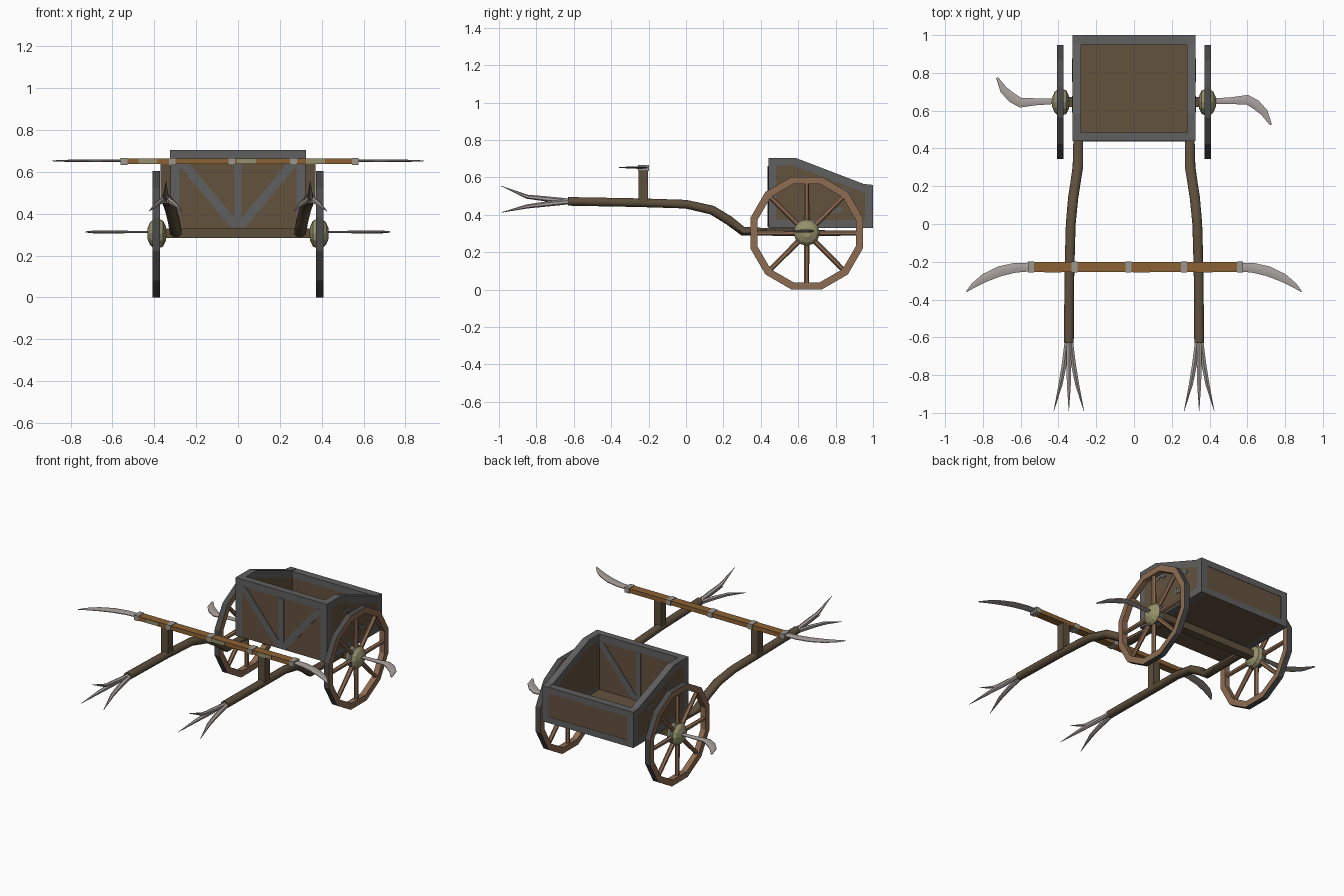
import bpy, bmesh, math
from mathutils import Vector, Matrix

if "Cube" in bpy.data.objects:
    bpy.data.objects.remove(bpy.data.objects["Cube"])


def mat(name, c):
    m = bpy.data.materials.new(name)
    m.diffuse_color = (*c, 1)
    m.use_nodes = True
    m.node_tree.nodes["Principled BSDF"].inputs["Base Color"].default_value = m.diffuse_color
    return m


IRON = mat("iron grey", (0.115, 0.115, 0.118))
TYRE = mat("dark tyre", (0.07, 0.07, 0.072))
PANEL = mat("panel wood", (0.125, 0.085, 0.048))
SHAFT = mat("shaft wood", (0.11, 0.078, 0.045))
WHEEL = mat("wheel wood", (0.27, 0.15, 0.085))
YOKE = mat("yoke wood", (0.26, 0.12, 0.035))
BONE = mat("bone", (0.40, 0.36, 0.34))
KHAKI = mat("khaki", (0.30, 0.28, 0.15))
BAND = mat("pale binding", (0.33, 0.31, 0.28))


def finish(name, bm, mats, smooth=None):
    bmesh.ops.recalc_face_normals(bm, faces=bm.faces)
    me = bpy.data.meshes.new(name)
    bm.to_mesh(me)
    bm.free()
    for m in mats:
        me.materials.append(m)
    ob = bpy.data.objects.new(name, me)
    bpy.context.collection.objects.link(ob)
    if smooth:
        bpy.ops.object.select_all(action='DESELECT')
        ob.select_set(True)
        bpy.context.view_layer.objects.active = ob
        bpy.ops.object.shade_smooth_by_angle(angle=math.radians(smooth))
    return ob


def box(name, lo, hi, m):
    lo, hi = Vector(lo), Vector(hi)
    bm = bmesh.new()
    bmesh.ops.create_cube(bm, size=1, matrix=Matrix.Translation((lo + hi) / 2)
                          @ Matrix.Diagonal((*(hi - lo), 1)))
    return finish(name, bm, [m])


def prism_x(bm, yz, x0, x1):
    """Extrude a y-z outline from x0 to x1; returns the two cap faces."""
    a = [bm.verts.new((x0, y, z)) for y, z in yz]
    b = [bm.verts.new((x1, y, z)) for y, z in yz]
    n = len(yz)
    for i in range(n):
        j = (i + 1) % n
        bm.faces.new((a[i], a[j], b[j], b[i]))
    return [bm.faces.new(a), bm.faces.new(b)]


def sweep(name, pts, radii, m, n=8, smooth=50):
    """Tube along pts with (side, up) radii at each point."""
    pts = [Vector(p) for p in pts]
    bm = bmesh.new()
    rings = []
    for i, p in enumerate(pts):
        t = (pts[min(i + 1, len(pts) - 1)] - pts[max(i - 1, 0)]).normalized()
        side = t.cross(Vector((0, 0, 1))).normalized()
        up = side.cross(t)
        w, h = radii[i]
        rings.append([bm.verts.new(p + side * w * math.cos(a) + up * h * math.sin(a))
                      for a in [2 * math.pi * (k + .5) / n for k in range(n)]])
    for r, s in zip(rings, rings[1:]):
        for k in range(n):
            j = (k + 1) % n
            bm.faces.new((r[k], r[j], s[j], s[k]))
    bm.faces.new(rings[0])
    bm.faces.new(rings[-1])
    return finish(name, bm, [m], smooth)


# Cart body: side walls with inset wooden panels
SIDE = [(.44, .33), (.44, .705), (.585, .705), (.95, .565), (1, .56), (1, .33)]
for s, tag in ((1, "right"), (-1, "left")):
    bm = bmesh.new()
    caps = prism_x(bm, SIDE, s * .28, s * .325)
    bmesh.ops.recalc_face_normals(bm, faces=bm.faces)
    bmesh.ops.inset_individual(bm, faces=caps, thickness=.042, use_even_offset=True)
    for f in caps:
        f.material_index = 1
    finish("side_wall_" + tag, bm, [IRON, PANEL])

    # Curved iron scrolls on the side panel
    for cy, cz, a0 in ((.63, .56, 20), (.80, .46, 200), (.83, .50, 20)):
        bm = bmesh.new()
        arc = [math.radians(a0 + 25 * k) for k in range(6)]
        outline = [(cy + .05 * math.cos(a), cz + .05 * math.sin(a)) for a in arc]
        outline += [(cy + .027 * math.cos(a), cz + .027 * math.sin(a)) for a in arc[::-1]]
        prism_x(bm, outline, s * .324, s * .329)
        finish("side_scroll_" + tag, bm, [IRON])

box("front_wall", (-.28, .442, .33), (.28, .48, .70), PANEL)
box("back_wall", (-.28, .955, .33), (.28, .998, .555), PANEL)
box("floor", (-.28, .48, .33), (.28, .955, .348), PANEL)
box("front_top_rim", (-.28, .44, .66), (.28, .484, .705), IRON)
box("back_top_rim", (-.28, .951, .52), (.28, 1, .56), IRON)
box("back_bottom_rim", (-.28, .99, .33), (.28, 1, .37), IRON)

# Iron bracing on both faces of the front wall
for y, tag in ((.4395, "outer"), (.4825, "inner")):
    box("centre_strap_" + tag, (-.017, y - .0025, .335), (.017, y + .0025, .66), IRON)
    for s in (1, -1):
        bm = bmesh.new()
        q = [(.25, .66), (.28, .66), (.28, .63), (.035, .335), (.0, .335), (.0, .36)]
        fs = [bm.faces.new([bm.verts.new((s * x, y - .002, z)) for x, z in q])]
        r = bmesh.ops.extrude_face_region(bm, geom=fs)
        bmesh.ops.translate(bm, vec=(0, .004, 0),
                            verts=[v for v in r["geom"] if isinstance(v, bmesh.types.BMVert)])
        finish("diagonal_strap_" + tag, bm, [IRON])

# Axle
box("axle", (-.36, .62, .285), (.36, .672, .33), SHAFT)

CY, CZ = .645, .302
for s, tag in ((1, "right"), (-1, "left")):
    # Twelve-sided rim, dark on the tread
    bm = bmesh.new()
    rings = []
    for x, r in ((.372, .312), (.408, .312), (.408, .272), (.372, .272)):
        rings.append([bm.verts.new((s * x, CY + r * math.cos(a), CZ + r * math.sin(a)))
                      for a in [math.radians(15 + 30 * k) for k in range(12)]])
    for i in range(4):
        r, q = rings[i], rings[(i + 1) % 4]
        for k in range(12):
            j = (k + 1) % 12
            f = bm.faces.new((r[k], r[j], q[j], q[k]))
            f.material_index = 1 if i == 0 else 0
    finish("wheel_rim_" + tag, bm, [WHEEL, TYRE])

    # Spokes
    bm = bmesh.new()
    for k in range(8):
        a = k * math.pi / 4
        bmesh.ops.create_cone(
            bm, cap_ends=True, segments=6, radius1=.015, radius2=.013, depth=.24,
            matrix=Matrix.Translation((s * .39, CY, CZ)) @ Matrix.Rotation(a, 4, 'X')
            @ Matrix.Translation((0, 0, .16)))
    finish("wheel_spokes_" + tag, bm, [WHEEL])

    # Domed hub
    bm = bmesh.new()
    prof = [(.345, .035), (.358, .062), (.378, .07), (.402, .07), (.42, .055), (.433, .025)]
    rings = [[bm.verts.new((s * x, CY + r * math.cos(k * math.pi / 6),
                            CZ + .003 + r * math.sin(k * math.pi / 6))) for k in range(12)]
             for x, r in prof]
    for i, (r, q) in enumerate(zip(rings, rings[1:])):
        for k in range(12):
            j = (k + 1) % 12
            bm.faces.new((r[k], r[j], q[j], q[k])).material_index = 1 if i == 2 else 0
    bm.faces.new(rings[0])
    bm.faces.new(rings[-1])
    finish("wheel_hub_" + tag, bm, [KHAKI, IRON])

    # Hub tusk, curving opposite ways on the two sides
    path = [(.42, 0), (.52, .003), (.60, .008), (.645, -.018), (.69, -.06), (.725, -.125)]
    wid = [.016, .02, .028, .028, .022, .006]
    sweep("hub_tusk_" + tag, [(s * x, .65 + s * y, .313) for x, y in path],
          [(w, max(.003, w * .3)) for w in wid], BONE)

    # Bent draught shaft running under the body to the axle
    path = [(.345, -.63, .472), (.342, -.25, .465), (.335, 0, .457), (.322, .14, .425),
            (.308, .23, .37), (.297, .305, .312), (.295, .45, .309), (.295, .65, .309)]
    sweep("shaft_" + tag, [(s * x, y, z) for x, y, z in path],
          [(.028, .025)] * 3 + [(.029, .026)] * 2 + [(.03, .026)] + [(.028, .021)] * 2, SHAFT)

    # Three claws at the shaft end
    for dx, zm, zt in ((0, .497, .555), (.08, .445, .412), (-.08, .445, .412)):
        x = s * .345
        pts = [(x + dx * .12, -.61, .472), (x + dx * .3, -.74, (.472 + zm) / 2),
               (x + dx * .55, -.85, zm), (x + dx, -.99, zt)]
        sweep("claw_" + tag, pts, [(.013, .014), (.015, .014), (.012, .011), (.001, .001)],
              BONE, n=6)

    # Yoke post and horn
    box("yoke_post_" + tag, (s * .345 - .025, -.253, .465), (s * .345 + .025, -.203, .637), SHAFT)
    path = [(.555, -.228), (.63, -.232), (.71, -.25), (.79, -.285), (.85, -.325), (.887, -.358)]
    wid = [.025, .028, .029, .025, .015, .003]
    sweep("yoke_horn_" + tag, [(s * x, y, .653) for x, y in path],
          [(w, max(.002, w * .25)) for w in wid], BONE)

# Yoke bar with bindings and painted front patches
box("yoke_bar", (-.56, -.254, .637), (.56, -.202, .664), YOKE)
for x in (-.545, -.315, -.03, .265, .56):
    box("yoke_binding", (x - .016, -.257, .634), (x + .016, -.199, .667), BAND)
for x in (-.43, .04, .37):
    box("yoke_patch", (x - .045, -.257, .639), (x + .045, -.253, .662), KHAKI)
